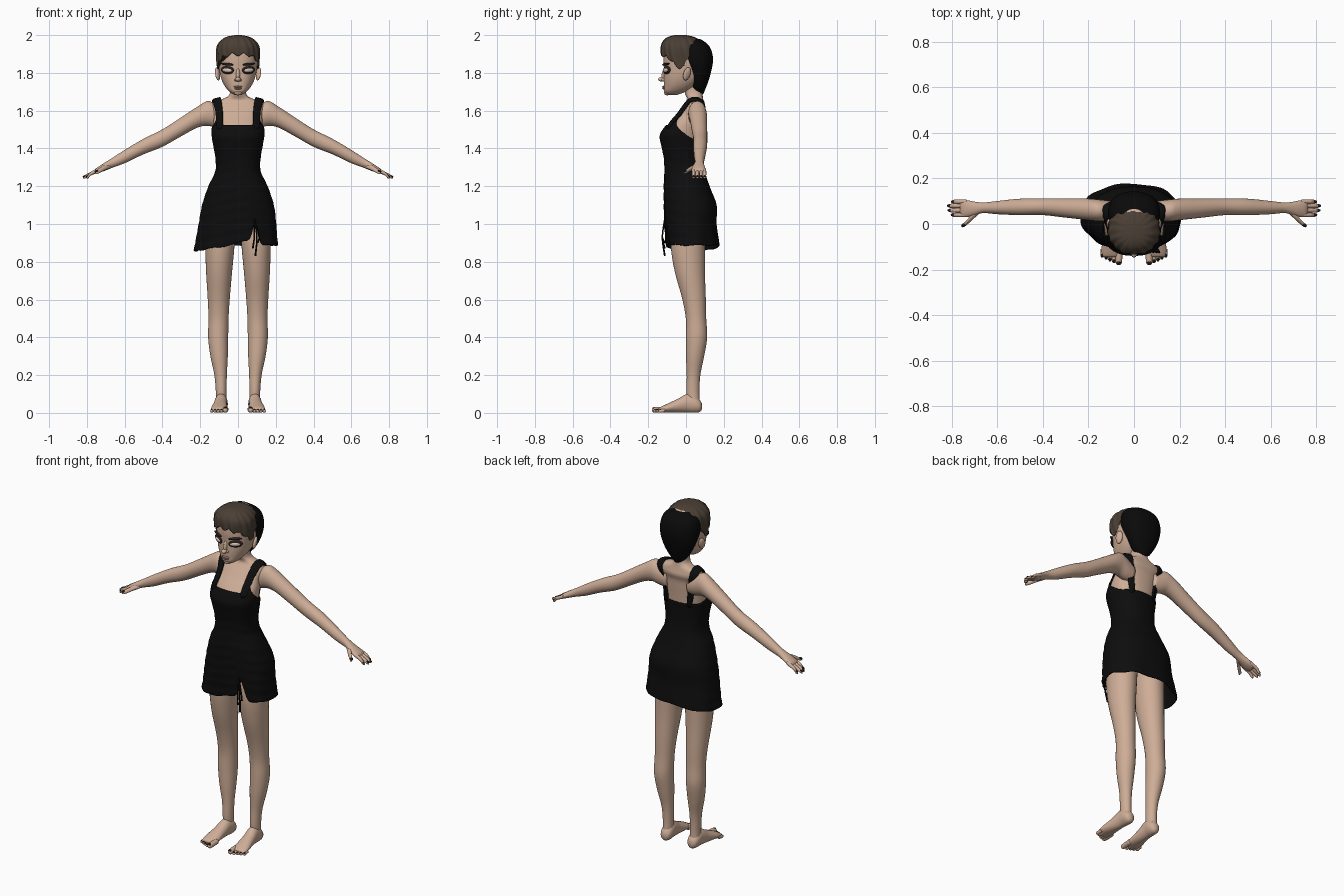
import bpy, bmesh, math
from mathutils import Matrix, Euler, Vector

cube = bpy.data.objects.get("Cube")
if cube:
    bpy.data.objects.remove(cube, do_unlink=True)


def material(name, r, g, b):
    m = bpy.data.materials.new(name)
    m.use_nodes = True
    m.diffuse_color = (r, g, b, 1)
    node = m.node_tree.nodes["Principled BSDF"]
    node.inputs["Base Color"].default_value = (r, g, b, 1)
    node.inputs["Roughness"].default_value = 0.8
    return m


SKIN = material("skin", 0.62, 0.42, 0.31)
LIP = material("lip", 0.42, 0.24, 0.19)
CLOTH = material("black cloth", 0.004, 0.004, 0.004)
SHAVED = material("black hair", 0.003, 0.003, 0.003)
BROWN = material("brown hair", 0.07, 0.05, 0.036)
LINER = material("dark eyeliner", 0.02, 0.014, 0.012)
EYE = material("pale eye", 0.68, 0.56, 0.46)
NAIL = material("dark nail", 0.012, 0.01, 0.01)


def finish(name, bm, mat, mirror=False):
    bmesh.ops.recalc_face_normals(bm, faces=bm.faces)
    for f in bm.faces:
        f.smooth = True
    me = bpy.data.meshes.new(name)
    bm.to_mesh(me)
    bm.free()
    me.materials.append(mat)
    ob = bpy.data.objects.new(name, me)
    bpy.context.scene.collection.objects.link(ob)
    if mirror:
        ob.modifiers.new("Mirror", "MIRROR").use_mirror_merge = False
    return ob


def sample(st, p):
    """Smoothly interpolate stations (position, centre a, centre b, radius a, radius b)."""
    i = 0
    while i < len(st) - 2 and p > st[i + 1][0]:
        i += 1

    def slope(j, k):
        lo, hi = st[max(j - 1, 0)], st[min(j + 1, len(st) - 1)]
        return (hi[k] - lo[k]) / (hi[0] - lo[0])

    a, b = st[i], st[i + 1]
    h = b[0] - a[0]
    t = min(max((p - a[0]) / h, 0), 1)
    e = t * t * (3 - 2 * t)
    return [a[k] * (1 - e) + b[k] * e + h * t * (1 - t) * ((1 - t) * slope(i, k) - t * slope(i + 1, k))
            for k in range(1, 5)]


def loft(name, st, mat, axis="z", n=20, rows=16, lo=None, hi=None, warp=None,
         square=1.0, caps=(True, True), mirror=False):
    bm = bmesh.new()
    grid = [[] for _ in range(rows + 1)]
    for j in range(n):
        a = math.tau * j / n
        c, s = math.cos(a), math.sin(a)
        p0 = lo(c, s, a) if lo else st[0][0]
        p1 = hi(c, s, a) if hi else st[-1][0]
        cs = math.copysign(abs(c) ** square, c)
        ss = math.copysign(abs(s) ** square, s)
        for i in range(rows + 1):
            p = p0 + (p1 - p0) * i / rows
            ca, cb, ra, rb = sample(st, p)
            w = warp(c, s, a, p) if warp else 1
            u, v = ca + max(ra, 0.001) * cs * w, cb + max(rb, 0.001) * ss * w
            co = {"z": (u, v, p), "x": (p, u, v), "y": (u, p, v)}[axis]
            grid[i].append(bm.verts.new(co))
    for i in range(rows):
        for j in range(n):
            k = (j + 1) % n
            bm.faces.new((grid[i][j], grid[i][k], grid[i + 1][k], grid[i + 1][j]))
    for ring, use in zip((grid[0], grid[-1]), caps):
        if use:
            bm.faces.new(ring)
    return finish(name, bm, mat, mirror)


def blob(name, loc, size, mat, turn=(0, 0, 0), mirror=False):
    bm = bmesh.new()
    rot = Euler([math.radians(d) for d in turn])
    bmesh.ops.create_uvsphere(bm, u_segments=20, v_segments=12, radius=1,
                              matrix=Matrix.LocRotScale(Vector(loc), rot, Vector(size)))
    return finish(name, bm, mat, mirror)


def row(z, front, back, half, cx=0.0):
    return (z, cx, (front + back) / 2, half, (back - front) / 2)


# Torso and neck
trunk = [row(0.84, -.115, .18, .225, -.01), row(0.9, -.11, .175, .217, -.008), row(1.0, -.115, .162, .205, -.003),
         row(1.1, -.118, .162, .19), row(1.2, -.118, .125, .157), row(1.28, -.114, .1, .12),
         row(1.35, -.118, .09, .12), row(1.42, -.132, .09, .132), row(1.47, -.139, .092, .14),
         row(1.53, -.102, .096, .142), row(1.58, -.058, .1, .138)]
inner = [(z, cx, cy, rx - .011, ry - .011) for z, cx, cy, rx, ry in trunk[2:]]
inner += [row(1.615, -.02, .1, .135), row(1.64, .0, .095, .134), row(1.655, .01, .092, .115),
          row(1.665, .008, .09, .07), row(1.685, -.004, .088, .045), row(1.76, -.012, .085, .042)]
torso = loft("torso", inner, SKIN, n=48, rows=70, square=.88)


# Dress with a ruched front, side slit and uneven hem
def hem(c, s, a):
    slit = .11 * math.exp(-((c - .42) / .1) ** 2) + .02 * math.exp(-((c - .2) / .3) ** 2) if s < 0 else 0
    return .887 - .03 * max(0, -c) + slit + .003 * math.sin(8 * a)


def neckline(c, s, a):
    t = min(max(.5 - s * .8, 0), 1)
    tab = .035 * math.exp(-((abs(c) - .74) / .12) ** 2) if s < 0 else 0
    return 1.45 + .075 * t * t * (3 - 2 * t) + tab


def ruche(c, s, a, p):
    fold = math.sin(p * 110 + 5 * abs(c - .25)) * (.5 - .5 * s) * .008
    flare = max(0, 1.05 - p) * .12 * math.sin(8 * a)
    return 1 + (fold if p < 1.36 else fold * .4) + flare


dress = loft("dress", trunk, CLOTH, n=112, rows=84, lo=hem, hi=neckline, warp=ruche,
             square=.88, caps=(False, False))
shell = dress.modifiers.new("Thickness", "SOLIDIFY")
shell.thickness = .006

# Shoulder straps laid over the torso
path = [(.108, -.11, 1.51), (.106, -.06, 1.58), (.108, -.01, 1.63), (.112, .05, 1.67),
        (.112, .1, 1.62), (.105, .11, 1.55), (.1, .11, 1.49), (.095, .11, 1.43)]
bm = bmesh.new()
strips = [[bm.verts.new((x + d * .024, y, z)) for d in (-1, 0, 1)] for x, y, z in path]
for low, high in zip(strips, strips[1:]):
    for k in range(2):
        bm.faces.new((low[k], low[k + 1], high[k + 1], high[k]))
straps = finish("shoulder_straps", bm, CLOTH, True)
straps.modifiers.new("Smooth", "SUBSURF").levels = 2
straps.modifiers["Smooth"].render_levels = 2
wrap = straps.modifiers.new("Wrap", "SHRINKWRAP")
wrap.target, wrap.offset, wrap.wrap_mode = torso, .009, "ABOVE_SURFACE"
thick = straps.modifiers.new("Thickness", "SOLIDIFY")
thick.thickness, thick.offset = .01, 0

# Drawstrings at the slit
for i, (x, end) in enumerate(((.078, .87), (.092, .83), (.104, .9))):
    loft(f"drawstring_{i + 1}", [(end, x, -.112, .005, .005), (.93, x + .008, -.125, .004, .004),
         (1.03, .085, -.112, .004, .004)], CLOTH, n=8)

# Arms and hands
loft("arms", [(.07, .055, 1.56, .04, .055), (.125, .058, 1.575, .046, .064), (.16, .06, 1.586, .048, .066),
              (.21, .065, 1.568, .047, .056), (.3, .07, 1.515, .042, .05), (.4, .076, 1.455, .037, .046),
              (.5, .075, 1.41, .036, .041), (.6, .072, 1.357, .029, .035), (.665, .071, 1.324, .023, .026),
              (.7, .068, 1.306, .03, .022), (.74, .067, 1.286, .038, .017), (.765, .068, 1.274, .034, .01)],
     SKIN, axis="x", n=24, rows=44, mirror=True)
for i, (y, tip) in enumerate(((.04, .803), (.06, .817), (.08, .82), (.098, .802))):
    loft(f"fingers_{i + 1}", [(.735, y, 1.287, .009, .011), (.78, y, 1.266, .0095, .01),
         (tip - .008, y, 1.249, .008, .008), (tip, y, 1.244, .003, .003)],
         SKIN, axis="x", n=12, mirror=True)
    blob(f"fingernails_{i + 1}", (tip - .007, y, 1.254), (.01, .006, .004), NAIL, (0, 26, 0), True)
loft("thumbs", [(-.013, .75, 1.27, .004, .004), (-.004, .744, 1.275, .01, .009), (.025, .715, 1.293, .013, .012),
                (.06, .685, 1.308, .018, .014)], SKIN, axis="y", n=12, mirror=True)
blob("thumbnails", (.75, -.006, 1.28), (.01, .008, .006), NAIL, (0, 26, -35), True)

# Legs, feet and toes
loft("legs", [(.03, .09, .045, .028, .03), (.1, .089, .037, .028, .034), (.2, .092, .04, .033, .036),
              (.3, .1, .048, .046, .048), (.4, .105, .056, .053, .056), (.5, .103, .053, .053, .054),
              (.6, .102, .043, .058, .062), (.75, .1, .02, .069, .08), (.88, .096, .01, .077, .09),
              (1.02, .09, .012, .08, .088)], SKIN, n=32, rows=44, mirror=True)
loft("feet", [(-.145, .1, .014, .036, .011), (-.13, .1, .018, .041, .016), (-.1, .099, .025, .043, .023),
              (-.04, .094, .039, .037, .037), (.01, .09, .052, .034, .05), (.05, .088, .046, .034, .045),
              (.075, .088, .036, .026, .03), (.084, .088, .034, .012, .016)],
     SKIN, axis="y", n=24, rows=28, mirror=True)
for i in range(5):
    x, r = .067 + .017 * i + (.004 if i else 0), .015 if i == 0 else .0095
    tip = -.18 + .008 * i
    loft(f"toes_{i + 1}", [(tip, x, r, r * .4, r * .4), (tip + .008, x, r, r * .9, r * .9),
         (-.11, x - .002, r + .004, r, r)], SKIN, axis="y", n=12, mirror=True)
    blob(f"toenails_{i + 1}", (x, tip + .009, r * 1.65), (r * .65, .008, r * .35), NAIL, (20, 0, 0), True)

# Head and face
loft("head", [row(1.684, -.1, -.045, .02), row(1.7, -.115, .0, .045), row(1.73, -.117, .05, .07),
              row(1.77, -.118, .09, .089), row(1.82, -.117, .11, .1), row(1.87, -.12, .12, .104),
              row(1.92, -.115, .12, .1), row(1.96, -.09, .1, .083), row(1.983, -.05, .06, .045)],
     SKIN, n=40, rows=36, square=.85)
blob("nose_bridge", (0, -.114, 1.795), (.011, .014, .036), SKIN, (-12, 0, 0))
blob("nose_tip", (0, -.129, 1.766), (.014, .018, .012), SKIN)
blob("nostrils", (.011, -.12, 1.763), (.008, .011, .008), SKIN, mirror=True)
blob("upper_lip", (0, -.117, 1.727), (.024, .009, .005), LIP)
blob("lower_lip", (0, -.116, 1.718), (.02, .01, .006), LIP)
blob("chin", (0, -.1, 1.695), (.022, .016, .014), SKIN)
blob("eye_rims", (.056, -.102, 1.815), (.039, .01, .021), LINER, (0, -4, 28), True)
blob("eyes", (.056, -.105, 1.814), (.03, .011, .012), EYE, (0, -4, 28), True)
blob("eyebrows", (.056, -.107, 1.846), (.038, .009, .007), LINER, (0, -5, 28), True)
blob("ears", (.108, .005, 1.795), (.011, .02, .036), SKIN, (-12, 12, 25), True)


# Shaved back of the hair
loft("shaved_hair", [row(1.685, .05, .09, .02), row(1.72, .03, .105, .055), row(1.77, .012, .123, .085),
                     row(1.82, -.01, .136, .105), row(1.87, -.035, .143, .114), row(1.92, -.04, .134, .11),
                     row(1.955, -.03, .112, .093), row(1.98, -.01, .075, .05)],
     SHAVED, n=40, rows=30, square=.9)


# Swept top hair with a jagged fringe and sideburns
def fringe(c, s, a):
    front = math.sqrt(max(0, (-s - .3) / .7))
    back = min(max((s - .1) / .4, 0), 1)
    return 1.83 + .068 * front + .115 * back + .009 * math.sin(13 * a)


def strands(c, s, a, p):
    return 1 + .022 * math.sin(17 * a + 28 * (p - 1.8)) + .012 * math.sin(7 * a - 18 * p)


loft("top_hair", [row(1.81, -.115, .075, .11), row(1.86, -.126, .08, .113), row(1.91, -.133, .085, .114),
                  row(1.95, -.13, .083, .107), row(1.98, -.11, .06, .08), row(1.994, -.085, .03, .05),
                  row(2.0, -.06, .0, .015)],
     BROWN, n=120, rows=30, lo=fringe, warp=strands, square=.9)
